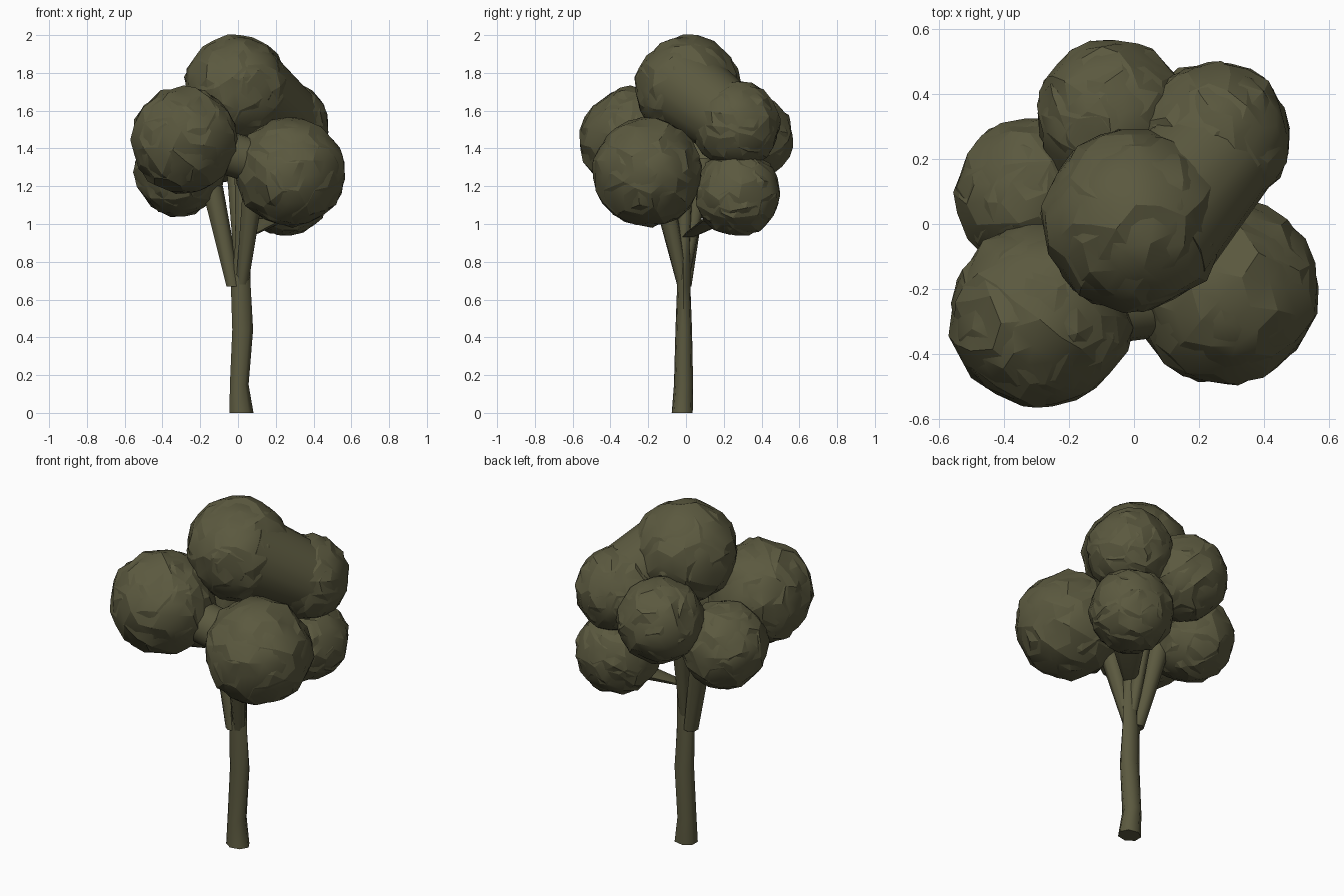
import bpy, bmesh, math, random
from mathutils import Vector, Matrix

if "Cube" in bpy.data.objects:
    bpy.data.objects.remove(bpy.data.objects["Cube"])

random.seed(4)
olive = bpy.data.materials.new("dark_olive")
olive.diffuse_color = (0.105, 0.10, 0.05, 1)
olive.use_nodes = True
olive.node_tree.nodes["Principled BSDF"].inputs["Base Color"].default_value = olive.diffuse_color


def finish(bm, name, angle=60):
    bmesh.ops.recalc_face_normals(bm, faces=bm.faces)
    me = bpy.data.meshes.new(name)
    bm.to_mesh(me)
    bm.free()
    me.materials.append(olive)
    ob = bpy.data.objects.new(name, me)
    bpy.context.collection.objects.link(ob)
    bpy.ops.object.select_all(action='DESELECT')
    ob.select_set(True)
    bpy.context.view_layer.objects.active = ob
    bpy.ops.object.shade_smooth_by_angle(angle=math.radians(angle))
    return ob


def loft(name, rings, sides=7, level=True):
    """Skin rings of (centre, rx, ry); level rings lie flat, others face the path."""
    bm = bmesh.new()
    axis = Vector(rings[-1][0]) - Vector(rings[0][0])
    rot = Matrix.Identity(3) if level else axis.to_track_quat('Z', 'Y').to_matrix()
    loops = []
    for c, rx, ry in rings:
        loop = []
        for i in range(sides):
            a = 2 * math.pi * i / sides
            p = Vector((rx * math.cos(a), ry * math.sin(a), 0))
            loop.append(bm.verts.new(Vector(c) + rot @ p))
        loops.append(loop)
    for a, b in zip(loops, loops[1:]):
        for i in range(sides):
            j = (i + 1) % sides
            bm.faces.new((a[i], a[j], b[j], b[i]))
    bm.faces.new(loops[0])
    bm.faces.new(loops[-1])
    return finish(bm, name)


def leaf_clump(name, centre, r):
    """Two crumpled shells that poke through each other as leaf patches."""
    bm = bmesh.new()
    for shell in range(2):
        turn = Matrix.Rotation(random.uniform(0, 3), 4, Vector((0.3, 0.5, 0.8)).normalized())
        new = bmesh.ops.create_icosphere(bm, subdivisions=3, radius=r, matrix=turn)
        for v in new["verts"]:
            v.co *= random.uniform(0.945, 1.01)
            v.co += Vector([random.uniform(-0.008, 0.008) for _ in range(3)])
            v.co += Vector(centre)
    return finish(bm, name, angle=17)


# Foliage
clumps = {
    "top": ((-0.005, 0.01, 1.717), 0.283),
    "front_left": ((-0.287, -0.28, 1.445), 0.285),
    "front_right": ((0.277, -0.205, 1.275), 0.293),
    "back_right_upper": ((0.25, 0.265, 1.525), 0.235),
    "back_right_lower": ((0.25, 0.275, 1.16), 0.228),
    "back": ((-0.065, 0.335, 1.455), 0.235),
    "back_left": ((-0.31, 0.09, 1.28), 0.24),
}
for key, (c, r) in clumps.items():
    leaf_clump("foliage_" + key, c, r)

# Smooth webs joining neighbouring clumps: (from, to, scale, sideways shift)
for a, b, k, shift in (("top", "back_right_upper", 0.82, (0.035, -0.04, 0.02)),
                       ("back", "back_right_upper", 0.65, (0, 0, 0)),
                       ("front_left", "front_right", 0.4, (0, 0, 0)),
                       ("back_left", "front_left", 0.5, (0.05, 0, 0))):
    (ca, ra), (cb, rb) = clumps[a], clumps[b]
    s = Vector(shift)
    loft("foliage_web_" + a, [(Vector(ca) + s, ra * k, ra * k),
                              (Vector(cb) + s * 0.6, rb * k, rb * k)], 16, False)

# Trunk
loft("trunk", [
    ((0.015, -0.02, 0.0), 0.067, 0.057),
    ((0.004, -0.013, 0.15), 0.052, 0.052),
    ((0.022, -0.012, 0.44), 0.058, 0.045),
    ((0.012, -0.012, 0.67), 0.055, 0.036),
    ((0.022, -0.012, 0.92), 0.038, 0.038),
    ((0.02, 0.0, 1.4), 0.045, 0.045)])

# Branches: (start, end, start radius, end radius)
branches = {
    "back_left": ((-0.025, -0.01, 0.67), (-0.14, 0.05, 1.2), 0.04, 0.06),
    "front_right": ((0.02, -0.015, 0.68), (0.08, -0.13, 1.2), 0.034, 0.06),
    "back": ((0.01, -0.005, 0.75), (-0.02, 0.1, 1.35), 0.03, 0.05),
    "back_right": ((0.03, 0.005, 0.93), (0.19, 0.18, 1.03), 0.035, 0.09),
}
for key, (p, q, r0, r1) in branches.items():
    loft("branch_" + key, [(p, r0, r0), (q, r1, r1)], 7)
